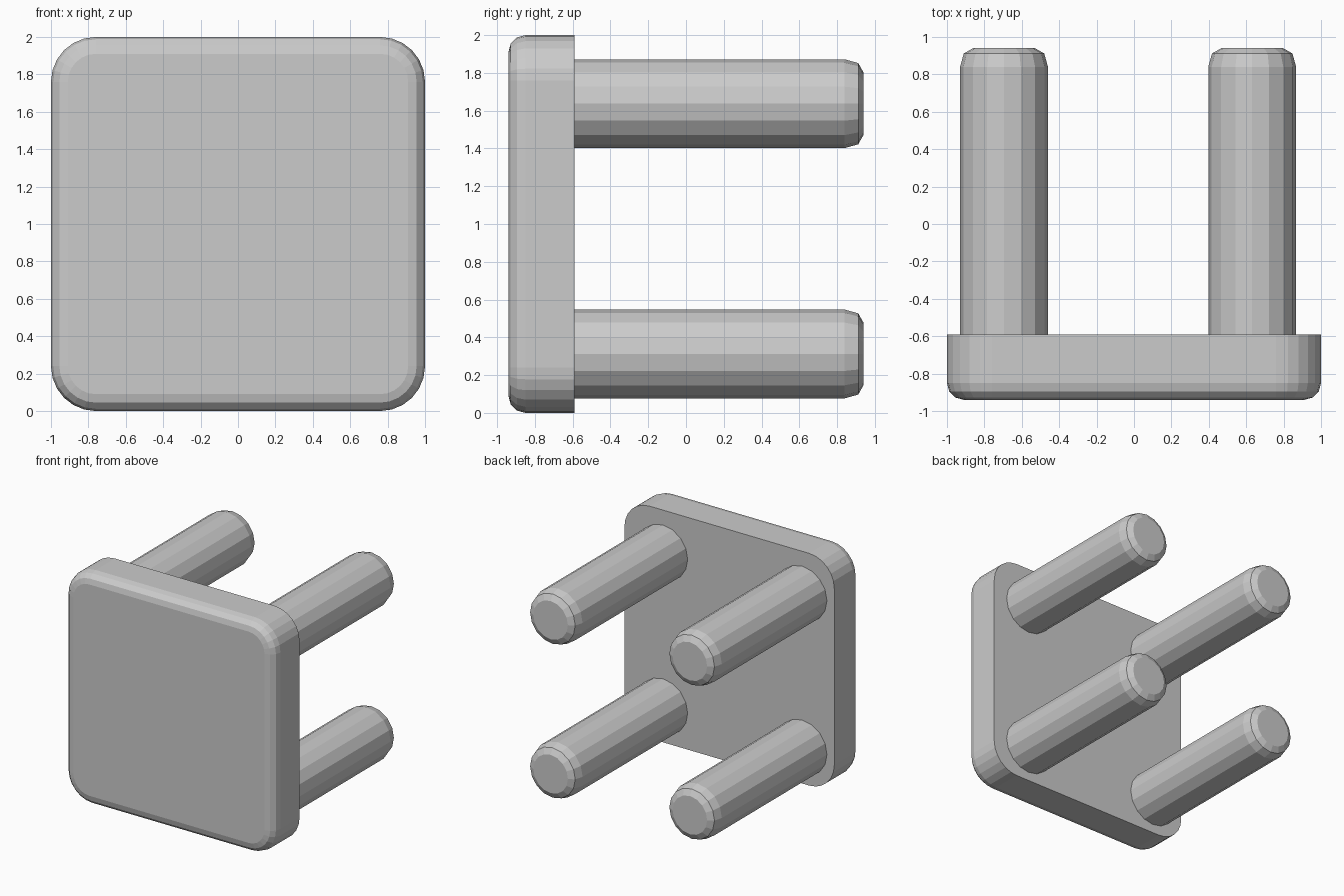
import bpy, bmesh
from math import sin, cos, pi

if "Cube" in bpy.data.objects:
    bpy.data.objects.remove(bpy.data.objects["Cube"])

grey = bpy.data.materials.new("light_grey")
grey.diffuse_color = (0.6, 0.6, 0.6, 1)
grey.use_nodes = True
grey.node_tree.nodes["Principled BSDF"].inputs["Base Color"].default_value = grey.diffuse_color


def loft(name, rings):
    """Skin a list of equal-length point rings running from front to back, capped at both ends."""
    bm = bmesh.new()
    loops = [[bm.verts.new(p) for p in ring] for ring in rings]
    n = len(loops[0])
    for a, b in zip(loops, loops[1:]):
        for i in range(n):
            j = (i + 1) % n
            bm.faces.new((a[i], a[j], b[j], b[i]))
    bm.faces.new(loops[0])
    bm.faces.new(loops[-1][::-1])
    bmesh.ops.recalc_face_normals(bm, faces=bm.faces)
    mesh = bpy.data.meshes.new(name)
    bm.to_mesh(mesh)
    bm.free()
    mesh.materials.append(grey)
    obj = bpy.data.objects.new(name, mesh)
    bpy.context.collection.objects.link(obj)
    return obj


def rounded_square(inset, y, radius=0.24, segments=6):
    """Rounded square outline in the xz plane."""
    c, r = 1 - radius, radius - inset
    pts = []
    for k, (sx, sz) in enumerate(((1, 1), (-1, 1), (-1, -1), (1, -1))):
        for s in range(segments + 1):
            a = (k + s / segments) * pi / 2
            pts.append((sx * c + r * cos(a), y, 1 + sz * c + r * sin(a)))
    return pts


def circle(x, z, r, y, sides=16):
    return [(x + r * cos(2 * pi * i / sides), y, z + r * sin(2 * pi * i / sides))
            for i in range(sides)]


# Square plate with a rounded front rim
FRONT, BACK, RIM = -0.94, -0.59, 0.09
rim = [rounded_square(RIM * (1 - sin(a)), FRONT + RIM * (1 - cos(a)))
       for a in (0, pi / 6, pi / 3, pi / 2)]
loft("plate", rim + [rounded_square(0, BACK)])

# Four pins with rounded tips, slightly sunk into the plate
PIN = ((0.235, BACK - 0.01), (0.235, 0.84), (0.215, 0.912), (0.165, 0.94))
for side, x in (("left", -0.695), ("right", 0.632)):
    for level, z in (("lower", 0.312), ("upper", 1.637)):
        loft(f"{level}_{side}_pin", [circle(x, z, r, y) for r, y in PIN])
